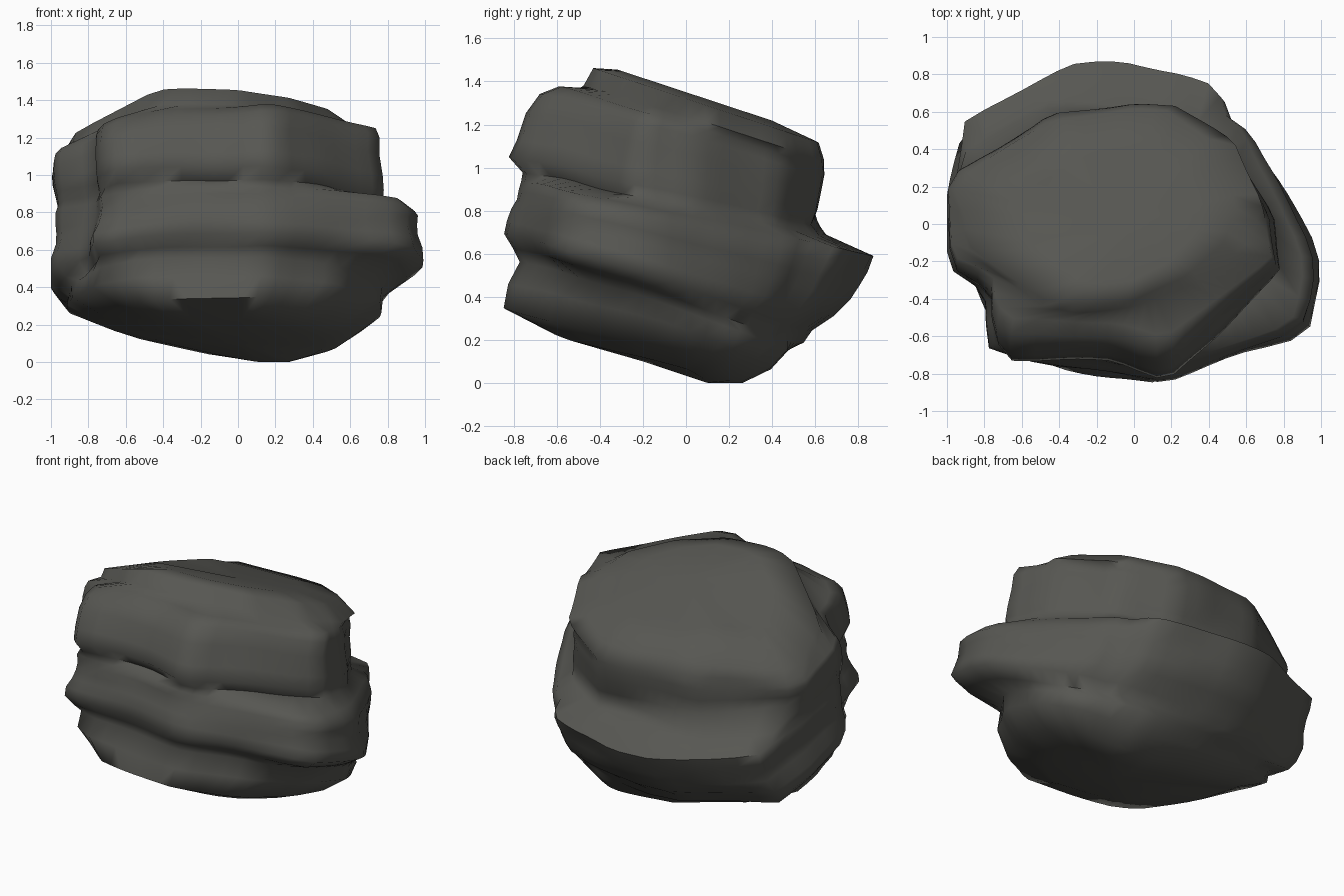
import bpy, bmesh, math
from mathutils import Vector, noise
from mathutils.geometry import intersect_line_line_2d

if "Cube" in bpy.data.objects:
    bpy.data.objects.remove(bpy.data.objects["Cube"])

SIDES = 56
TILT = 0.33  # layers dip towards the back

# Outlines of the rock strata, seen from above
LOWER = [(-.92, 0), (-.9, -.25), (-.72, -.62), (-.54, -.76), (.16, -.86), (.55, -.62), (.77, -.3),
         (.78, 0), (.65, .3), (.3, .48), (-.2, .5), (-.64, .38), (-.88, .2)]
MIDDLE = [(-1, .2), (-1, -.2), (-.95, -.28), (-.8, -.36), (-.76, -.66), (-.5, -.74), (.16, -.84),
          (.55, -.7), (.82, -.63), (.94, -.54), (1, -.25), (.98, -.12), (.64, .52), (.55, .55),
          (.48, .72), (.28, .79), (-.13, .87), (-.35, .85), (-.94, .54)]
FRONT = [(-.98, -.2), (-.93, -.3), (-.77, -.35), (-.76, -.5), (-.7, -.7), (-.1, -.72),
         (.17, -.83), (.45, -.57), (.77, -.25), (.73, .05), (.5, .46), (.2, .64), (0, .65)]
UPPER = FRONT + [(-.45, .6), (-.93, .28), (-.98, .2)]
FOOT = FRONT + [(-.45, .69), (-.93, .42), (-.98, .2)]
PLATEAU = [(-.95, .2), (-.88, -.15), (-.7, -.28), (-.5, -.42), (-.3, -.45), (0, -.42), (.3, -.3),
           (.55, -.1), (.62, .1), (.48, .44), (.2, .63), (0, .64), (-.45, .58), (-.9, .28)]

# Rings: outline, height, reach to left, right, front, back
RINGS = [
    (LOWER, .02, .50, .45, .62, .12), (LOWER, .07, .74, .62, .86, .27),
    (LOWER, .20, .92, .77, .83, .41), (LOWER, .32, .92, .79, .77, .49),
    (MIDDLE, .37, .96, .90, .80, .54), (MIDDLE, .44, 1.0, 1.0, .84, .58),
    (MIDDLE, .54, 1.0, .99, .83, .69), (MIDDLE, .64, .98, .97, .82, .76),
    (MIDDLE, .72, .97, .97, .80, .80), (MIDDLE, .80, .96, .97, .785, .84),
    (MIDDLE, .88, .96, .91, .77, .87), (FOOT, .92, .95, .79, .78, .66),
    (FOOT, .96, .96, .79, .85, .62), (UPPER, 1.02, .97, .78, .81, .61),
    (UPPER, 1.11, .98, .76, .76, .63), (UPPER, 1.18, .98, .76, .69, .64),
    (UPPER, 1.22, .97, .74, .60, .64), (PLATEAU, 1.25, .95, .69, .47, .64),
    (PLATEAU, 1.32, .93, .55, .43, .62), (PLATEAU, 1.35, .60, .36, .32, .40),
]


def outline_point(poly, angle):
    """Point where a ray from the middle meets the outline."""
    ray = Vector((math.cos(angle), math.sin(angle))) * 3
    hits = [intersect_line_line_2d((0, 0), ray, a, b) for a, b in zip(poly, poly[1:] + poly[:1])]
    return max((h for h in hits if h), key=lambda h: h.length)


def bedding(h, x, y):
    """Height of a layer at a place: seams sink at the front, ends round off."""
    seam = max(0, 1 - abs(h - .9) / (.5 if h < .9 else .4))
    low = max(0, 1 - h / .35) * max(.1, min(1, 1 + 1.3 * y))
    high = min(1, max(0, (h - 1) / .33))
    return (h - seam * (.11 - .12 * y) + low * .2 * abs(x - .2)
            - high * .3 * max(0, -x - .4) - TILT * y)


def ring_points(poly, h, left, right, front, back):
    xs, ys = [p[0] for p in poly], [p[1] for p in poly]
    points = []
    for i in range(SIDES):
        p = outline_point(poly, 2 * math.pi * (i + .31) / SIDES)
        x = p.x * (right / max(xs) if p.x > 0 else left / -min(xs))
        y = p.y * (back / max(ys) if p.y > 0 else front / -min(ys))
        # weathering: shallow lumps and wavy layer edges
        lump = 1 + .03 * noise.noise(Vector((x * 2.6, y * 2.6, h * 5)))
        wave = .03 * noise.noise(Vector((x * 2 + 7, y * 2, h * 1.5)))
        wave *= max(0, min(1, h * 4, (1.31 - h) * 5))
        x, y = max(-1, min(1, x * lump)), max(-.86, min(.87, y * lump))
        points.append((x, y, max(0, wave + bedding(h, x, y))))
    return points


# Loft the strata into one closed boulder
bm = bmesh.new()
loops = [[bm.verts.new(p) for p in ring_points(*r)] for r in RINGS]
for low, high in zip(loops, loops[1:]):
    for i in range(SIDES):
        j = (i + 1) % SIDES
        bm.faces.new((low[i], low[j], high[j], high[i]))
base, top = bm.verts.new((0, -.2, .10)), bm.verts.new((0, 0, 1.345))
for i in range(SIDES):
    j = (i + 1) % SIDES
    bm.faces.new((loops[0][j], loops[0][i], base))
    bm.faces.new((loops[-1][i], loops[-1][j], top))
bmesh.ops.recalc_face_normals(bm, faces=bm.faces)
mesh = bpy.data.meshes.new("layered_boulder")
bm.to_mesh(mesh)
bm.free()

# Dark stone colour
stone = bpy.data.materials.new("dark_stone")
stone.diffuse_color = (.095, .095, .085, 1)
stone.use_nodes = True
stone.node_tree.nodes["Principled BSDF"].inputs["Base Color"].default_value = stone.diffuse_color
mesh.materials.append(stone)
boulder = bpy.data.objects.new("layered_boulder", mesh)
bpy.context.collection.objects.link(boulder)
bpy.context.view_layer.objects.active = boulder
boulder.select_set(True)
bpy.ops.object.shade_smooth_by_angle(angle=math.radians(70))
